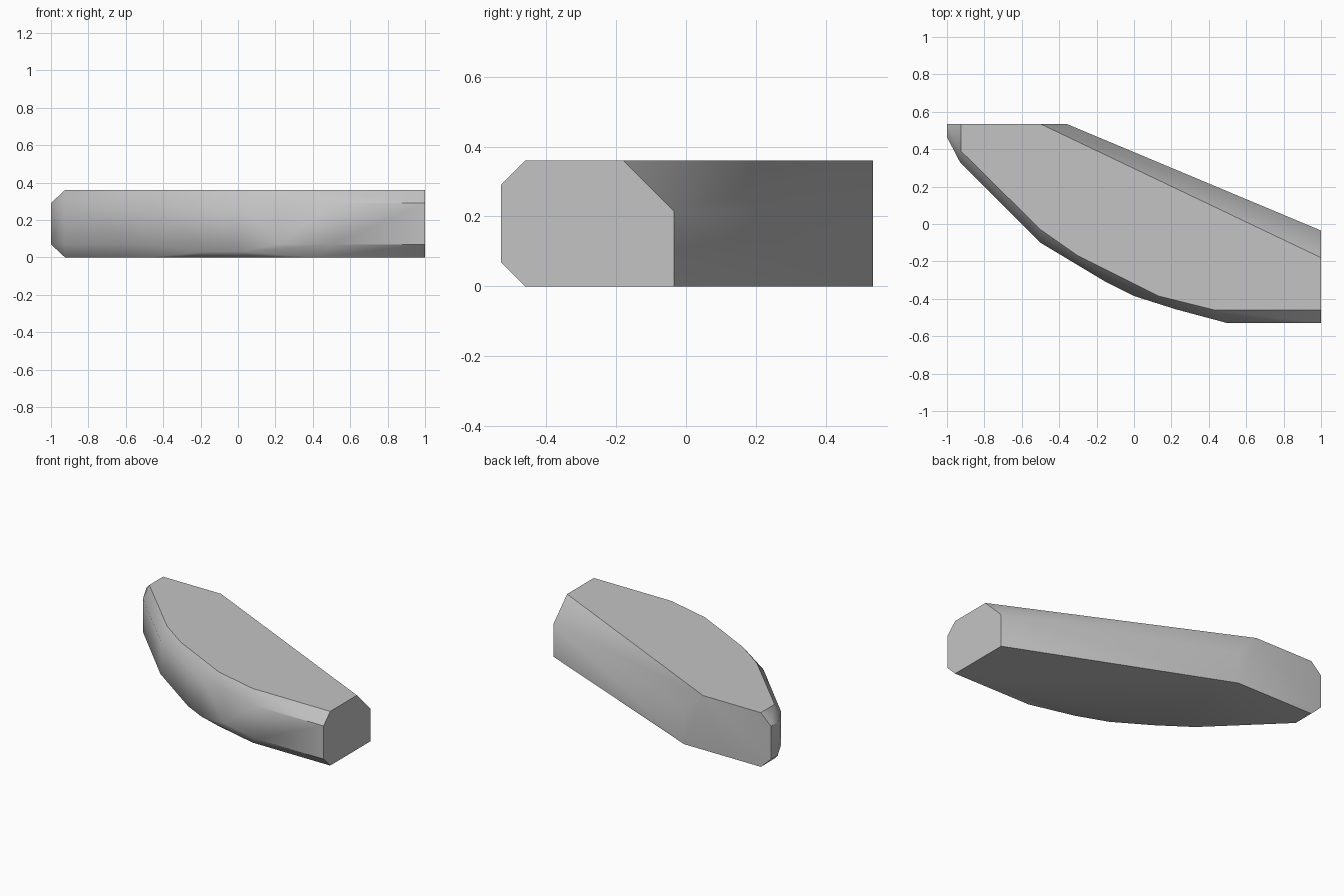
import bpy, bmesh, math

cube = bpy.data.objects.get("Cube")
if cube:
    bpy.data.objects.remove(cube, do_unlink=True)

BOTTOM, LOW, REAR, HIGH, TOP = 0.0, 0.07, 0.215, 0.29, 0.36

# curved front edge: inset line at the top and bottom, full width between
inset = [(-0.925, 0.39), (-0.5, -0.03), (-0.3, -0.17), (0.13, -0.385),
         (0.43, -0.46), (1, -0.46)]
ends = [(-1, 0.535), (-1, 0.465), (-0.93, 0.33), (-0.5, -0.10),
        (0.5, -0.53), (1, -0.53)]
bulge = [(-0.15, -0.31), (0, -0.385), (0.22, -0.455)]
# straight slanted rear edge
rear = [(1, -0.035), (-0.36, 0.535)]
rear_top = [(1, -0.18), (-0.5, 0.535)]
left_rim = [(-0.925, 0.535)]

levels = [
    (BOTTOM, inset + left_rim + rear + [(-0.07, -0.31)]),
    (0.03, bulge[:2]),
    (LOW, ends + bulge[2:]),
    (REAR, rear),
    (HIGH, ends + bulge),
    (TOP, inset + left_rim + rear_top),
]

# wedge slab skinned over the stacked outlines
bm = bmesh.new()
for z, outline in levels:
    for x, y in outline:
        bm.verts.new((x, y, z))
hull = bmesh.ops.convex_hull(bm, input=bm.verts)
loose = [v for v in bm.verts if not v.link_faces]
bmesh.ops.delete(bm, geom=loose, context='VERTS')
bmesh.ops.dissolve_limit(bm, angle_limit=math.radians(1),
                         verts=bm.verts, edges=bm.edges)
bmesh.ops.recalc_face_normals(bm, faces=bm.faces)
mesh = bpy.data.meshes.new("curved_slab")
bm.to_mesh(mesh)
bm.free()
slab = bpy.data.objects.new("curved_slab", mesh)
bpy.context.collection.objects.link(slab)

# plain grey
grey = bpy.data.materials.new("light_grey")
grey.use_nodes = True
color = (0.55, 0.55, 0.55, 1)
grey.diffuse_color = color
grey.node_tree.nodes["Principled BSDF"].inputs["Base Color"].default_value = color
mesh.materials.append(grey)

# soft facets, crisp rims
bpy.ops.object.select_all(action='DESELECT')
slab.select_set(True)
bpy.context.view_layer.objects.active = slab
bpy.ops.object.shade_smooth_by_angle(angle=math.radians(40))
